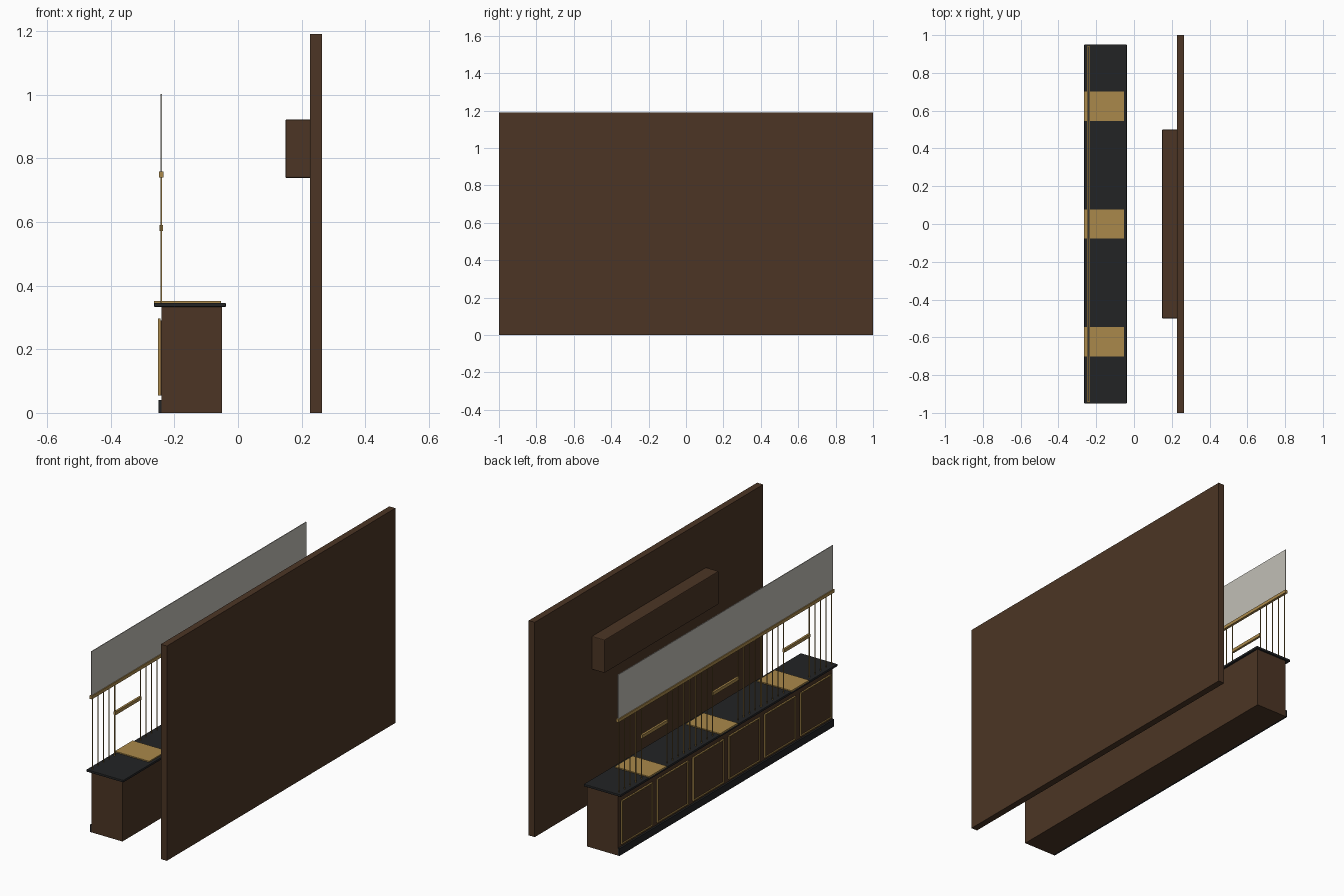
import bpy, bmesh

if "Cube" in bpy.data.objects:
    bpy.data.objects.remove(bpy.data.objects["Cube"])

def material(name, rgb):
    m = bpy.data.materials.new(name)
    m.diffuse_color = (*rgb, 1)
    m.use_nodes = True
    m.node_tree.nodes["Principled BSDF"].inputs["Base Color"].default_value = m.diffuse_color
    return m

WOOD = material("dark_walnut", (0.072, 0.036, 0.018))
STONE = material("black_stone", (0.016, 0.017, 0.018))
GOLD = material("brass", (0.40, 0.25, 0.07))
GLASS = material("frosted_glass", (0.54, 0.52, 0.47))

def boxes(name, mat, specs, bevel=0.0):
    """One object from boxes given as (x0, x1, y0, y1, z0, z1)."""
    bm = bmesh.new()
    for x0, x1, y0, y1, z0, z1 in specs:
        for v in bmesh.ops.create_cube(bm, size=1)["verts"]:
            v.co = ((x0 + x1) / 2 + v.co.x * (x1 - x0),
                    (y0 + y1) / 2 + v.co.y * (y1 - y0),
                    (z0 + z1) / 2 + v.co.z * (z1 - z0))
    me = bpy.data.meshes.new(name)
    bm.to_mesh(me)
    bm.free()
    me.materials.append(mat)
    ob = bpy.data.objects.new(name, me)
    bpy.context.collection.objects.link(ob)
    if bevel:
        mod = ob.modifiers.new("bevel", "BEVEL")
        mod.width, mod.segments = bevel, 2
    return ob

# Back wall and the long box mounted on it
boxes("back_wall", WOOD, [(0.227, 0.264, -1, 1, 0, 1.19)])
boxes("wall_box", WOOD, [(0.149, 0.228, -0.5, 0.5, 0.738, 0.922)], 0.004)

# Counter body, plinth and worktop
boxes("counter_body", WOOD, [(-0.24, -0.05, -0.94, 0.94, 0, 0.335)])
boxes("plinth", STONE, [(-0.25, -0.239, -0.94, 0.94, 0, 0.04)])
boxes("worktop", STONE, [(-0.264, -0.038, -0.95, 0.95, 0.333, 0.346)], 0.003)

# Six raised front panels with brass frames
panels, frames = [], []
for i in range(6):
    c = (i - 2.5) * 0.3133
    a, b, t = c - 0.132, c + 0.132, 0.006
    panels.append((-0.246, -0.239, a, b, 0.055, 0.29))
    for y in (a, b):
        frames.append((-0.252, -0.244, y - t / 2, y + t / 2, 0.055, 0.297))
    for z in (0.058, 0.294):
        frames.append((-0.252, -0.244, a, b, z - t / 2, z + t / 2))
boxes("front_panels", WOOD, panels)
boxes("panel_frames", GOLD, frames)

# Three teller windows: counter plate, grille bars, low crossbar
plates, bars, crossbars = [], [], []
for c in (-0.623, 0, 0.623):
    plates.append((-0.264, -0.054, c - 0.0775, c + 0.0775, 0.345, 0.352))
    crossbars.append((-0.247, -0.235, c - 0.112, c + 0.112, 0.572, 0.59))
    for side in (-1, 1):
        for k in range(5):
            y = c + side * (0.112 + k * 0.049)
            bars.append((-0.243, -0.239, y - 0.002, y + 0.002, 0.345, 0.745))
boxes("counter_plates", GOLD, plates)
boxes("grille_bars", GOLD, bars)
boxes("window_crossbars", GOLD, crossbars)

# Top rail carrying the glass screen
boxes("top_rail", GOLD, [(-0.248, -0.234, -0.945, 0.945, 0.74, 0.758)])
boxes("glass_screen", GLASS, [(-0.243, -0.239, -0.94, 0.94, 0.757, 1.002)])
